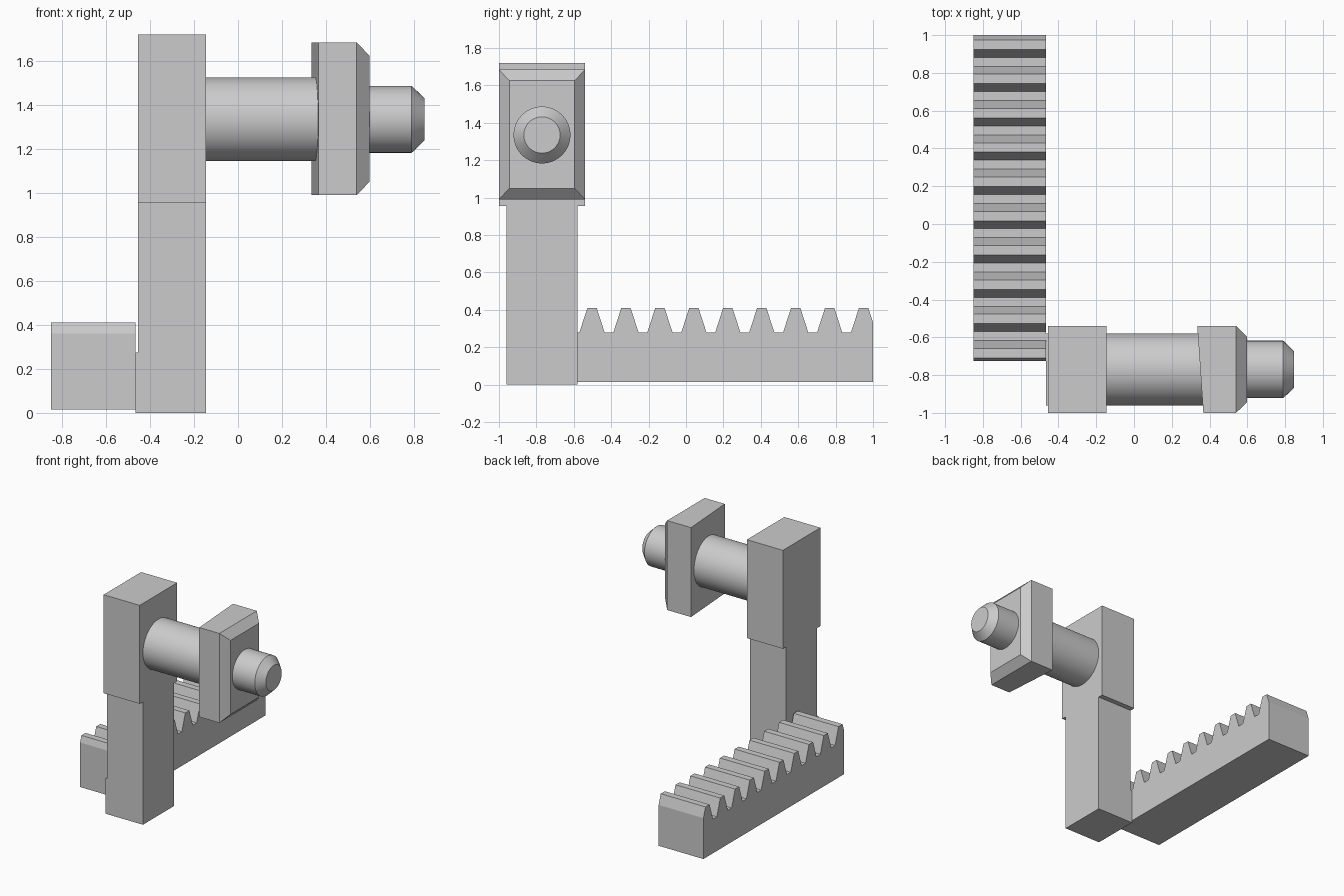
import bpy, bmesh, math

if "Cube" in bpy.data.objects:
    bpy.data.objects.remove(bpy.data.objects["Cube"])

grey = bpy.data.materials.new("light_grey")
grey.diffuse_color = (0.6, 0.6, 0.6, 1)
grey.use_nodes = True
grey.node_tree.nodes["Principled BSDF"].inputs["Base Color"].default_value = grey.diffuse_color


def make(name, rings):
    """Skin equal-length closed rings of points and cap both ends."""
    bm = bmesh.new()
    vs = [[bm.verts.new(p) for p in ring] for ring in rings]
    n = len(vs[0])
    for a, b in zip(vs, vs[1:]):
        for i in range(n):
            j = (i + 1) % n
            bm.faces.new((a[i], a[j], b[j], b[i]))
    bm.faces.new(vs[0][::-1])
    bm.faces.new(vs[-1])
    bmesh.ops.recalc_face_normals(bm, faces=bm.faces)
    me = bpy.data.meshes.new(name)
    bm.to_mesh(me)
    bm.free()
    me.materials.append(grey)
    ob = bpy.data.objects.new(name, me)
    bpy.context.collection.objects.link(ob)
    return ob


def rect(x, y0, y1, z0, z1, skew=0):
    # rectangle across x; skew shifts the low-y side along x
    return [(x + skew, y0, z0), (x, y1, z0), (x, y1, z1), (x + skew, y0, z1)]


def box(name, x0, x1, y0, y1, z0, z1):
    return make(name, [rect(x0, y0, y1, z0, z1), rect(x1, y0, y1, z0, z1)])


def turned(name, profile, y=-0.77, z=1.335, n=64):
    # round part along x from (x, radius) pairs
    ob = make(name, [[(x, y + r * math.cos(2 * math.pi * i / n),
                       z + r * math.sin(2 * math.pi * i / n)) for i in range(n)]
                     for x, r in profile])
    bpy.ops.object.select_all(action='DESELECT')
    bpy.context.view_layer.objects.active = ob
    ob.select_set(True)
    bpy.ops.object.shade_smooth_by_angle(angle=math.radians(30))


# Upright arm with wider head, and the thin pad joining it to the rack
box("arm_lower", -0.455, -0.145, -0.96, -0.58, 0, 0.955)
box("arm_head", -0.455, -0.145, -1, -0.54, 0.955, 1.72)
box("joining_pad", -0.467, -0.455, -0.96, -0.58, 0, 0.275)

# Toothed rack: side profile extruded along x
root, crest, pitch = 0.28, 0.41, 0.1815
slope = (crest - root) / 0.042
outline = [(-0.725, 0.015), (-0.725, crest - slope * 0.016)]
for k in range(10):
    c = -0.684 + k * pitch
    pts = [(c - 0.067, root), (c - 0.025, crest), (c + 0.025, crest), (c + 0.067, root)]
    outline += [p for p in pts if -0.725 < p[0] < 1]
outline += [(1, crest - slope * 0.025), (1, 0.015)]
make("toothed_rack", [[(x, y, z) for y, z in outline] for x in (-0.85, -0.465)])

# Shaft, chamfered collar block with slanted back, and end pin
turned("shaft", [(-0.145, 0.19), (0.37, 0.19)])
make("collar_block", [rect(0.335, -1, -0.54, 0.99, 1.685, 0.032),
                      rect(0.54, -1, -0.54, 0.99, 1.685),
                      rect(0.597, -0.945, -0.595, 1.05, 1.625)])
turned("end_pin", [(0.597, 0.152), (0.79, 0.152), (0.847, 0.097)])
